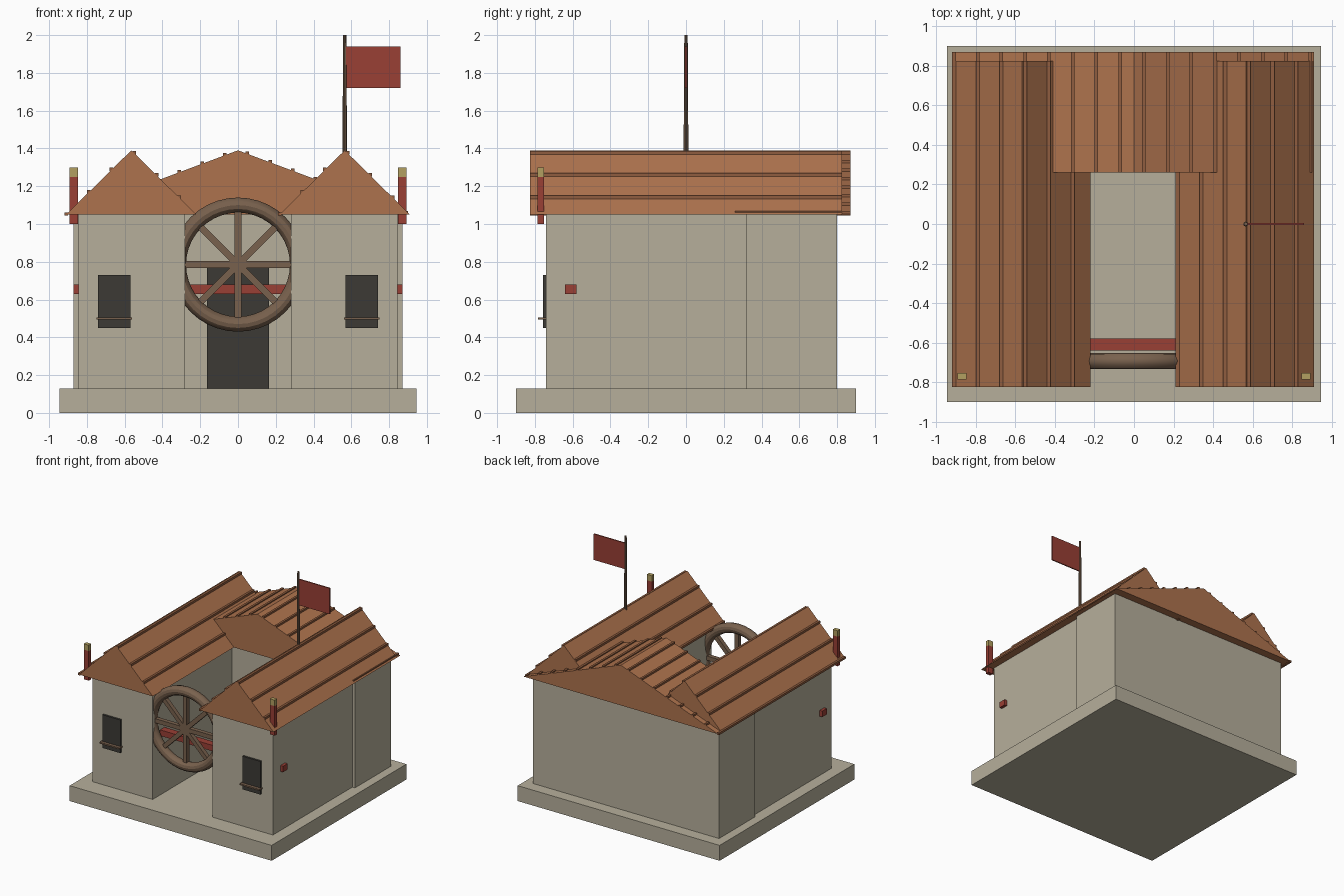
import bpy, math
from mathutils import Matrix

if "Cube" in bpy.data.objects:
    bpy.data.objects.remove(bpy.data.objects["Cube"])


def material(name, rgb):
    m = bpy.data.materials.new(name)
    m.diffuse_color = (*rgb, 1)
    m.use_nodes = True
    m.node_tree.nodes["Principled BSDF"].inputs["Base Color"].default_value = m.diffuse_color
    return m


STONE = material("stone", (0.47, 0.43, 0.33))
TILE = material("roof_tile", (0.42, 0.17, 0.075))
RIB = material("roof_rib", (0.28, 0.11, 0.05))
DARK = material("dark_opening", (0.045, 0.042, 0.035))
WOOD = material("wood", (0.19, 0.12, 0.075))
RED = material("red_paint", (0.32, 0.05, 0.035))
GOLD = material("gold", (0.45, 0.35, 0.12))


def mesh_object(name, verts, faces, mat):
    me = bpy.data.meshes.new(name)
    me.from_pydata(verts, [], faces)
    me.materials.append(mat)
    ob = bpy.data.objects.new(name, me)
    bpy.context.collection.objects.link(ob)
    return ob


def box(name, x, y, z, mat):
    """Box from (min, max) ranges on each axis."""
    v = [(a, b, c) for a in x for b in y for c in z]
    f = [(0, 1, 3, 2), (4, 6, 7, 5), (0, 4, 5, 1), (2, 3, 7, 6), (0, 2, 6, 4), (1, 5, 7, 3)]
    return mesh_object(name, v, f, mat)


def mirrored_box(name, x, y, z, mat):
    box(name + "_right", x, y, z, mat)
    box(name + "_left", (-x[1], -x[0]), y, z, mat)


EAVE, RIDGE = 1.05, 1.39


def gable_roof(name, cx, half, y):
    """Solid gable prism with square ribs running along y."""
    v = [(cx + dx, yy, z) for yy in y
         for dx, z in ((-half, EAVE), (half, EAVE), (0, RIDGE))]
    mesh_object(name, v, [(0, 1, 2), (3, 5, 4), (0, 3, 4, 1), (1, 4, 5, 2), (2, 5, 3, 0)], TILE)
    n = int(2 * half / 0.12 + 1e-6) + 1
    for i in range(n):
        x = cx - half + 0.12 * i
        z = RIDGE - (RIDGE - EAVE) * abs(x - cx) / half + 0.003
        box(f"{name}_rib_{i}", (x - 0.009, x + 0.009), y, (z - 0.009, z + 0.009), RIB)


# Plinth and walls
box("plinth", (-0.945, 0.945), (-0.9, 0.9), (0, 0.13), STONE)
mirrored_box("wing_wall", (0.28, 0.845), (-0.74, 0.74), (0.13, EAVE), STONE)
box("back_hall_wall", (-0.87, 0.87), (0.32, 0.8), (0.13, EAVE), STONE)

# Roofs
gable_roof("left_wing_roof", -0.565, 0.345, (-0.825, 0.825))
gable_roof("right_wing_roof", 0.565, 0.345, (-0.825, 0.825))
gable_roof("back_hall_roof", 0, 0.91, (0.26, 0.87))

# Door, windows and sills
box("door", (-0.165, 0.165), (0.305, 0.33), (0.13, 0.77), DARK)
mirrored_box("window", (0.57, 0.74), (-0.757, -0.73), (0.45, 0.73), DARK)
mirrored_box("window_sill", (0.562, 0.748), (-0.783, -0.735), (0.494, 0.506), WOOD)

# Red crossbeam through both wings, corner finials
box("crossbeam", (-0.87, 0.87), (-0.64, -0.58), (0.63, 0.68), RED)
mirrored_box("corner_post", (0.847, 0.893), (-0.785, -0.752), (1.0, 1.25), RED)
mirrored_box("corner_post_cap", (0.847, 0.893), (-0.785, -0.752), (1.25, 1.30), GOLD)

# Wheel between the wings: torus rim and four full-width spoke bars
WY, WZ = -0.693, 0.785
bpy.ops.mesh.primitive_torus_add(major_radius=0.315, minor_radius=0.04, major_segments=40,
                                 minor_segments=12, location=(0, WY, WZ),
                                 rotation=(math.pi / 2, 0, 0))
rim = bpy.context.object
rim.name = "wheel_rim"
rim.data.materials.append(WOOD)
bpy.ops.object.shade_smooth_by_angle()
for i in range(4):
    bar = box(f"wheel_spoke_{i}", (-0.315, 0.315), (-0.018, 0.018), (-0.018, 0.018), WOOD)
    bar.matrix_world = (Matrix.Translation((0, WY, WZ))
                        @ Matrix.Rotation(i * math.pi / 4, 4, 'Y'))

# Flagpole and flag on the right wing ridge
bpy.ops.mesh.primitive_cone_add(vertices=10, radius1=0.013, radius2=0.009, depth=0.65,
                                location=(0.565, 0, 1.675))
pole = bpy.context.object
pole.name = "flagpole"
pole.data.materials.append(WOOD)
bpy.ops.object.shade_smooth_by_angle()
box("flag", (0.57, 0.86), (-0.005, 0.005), (1.72, 1.94), RED)
